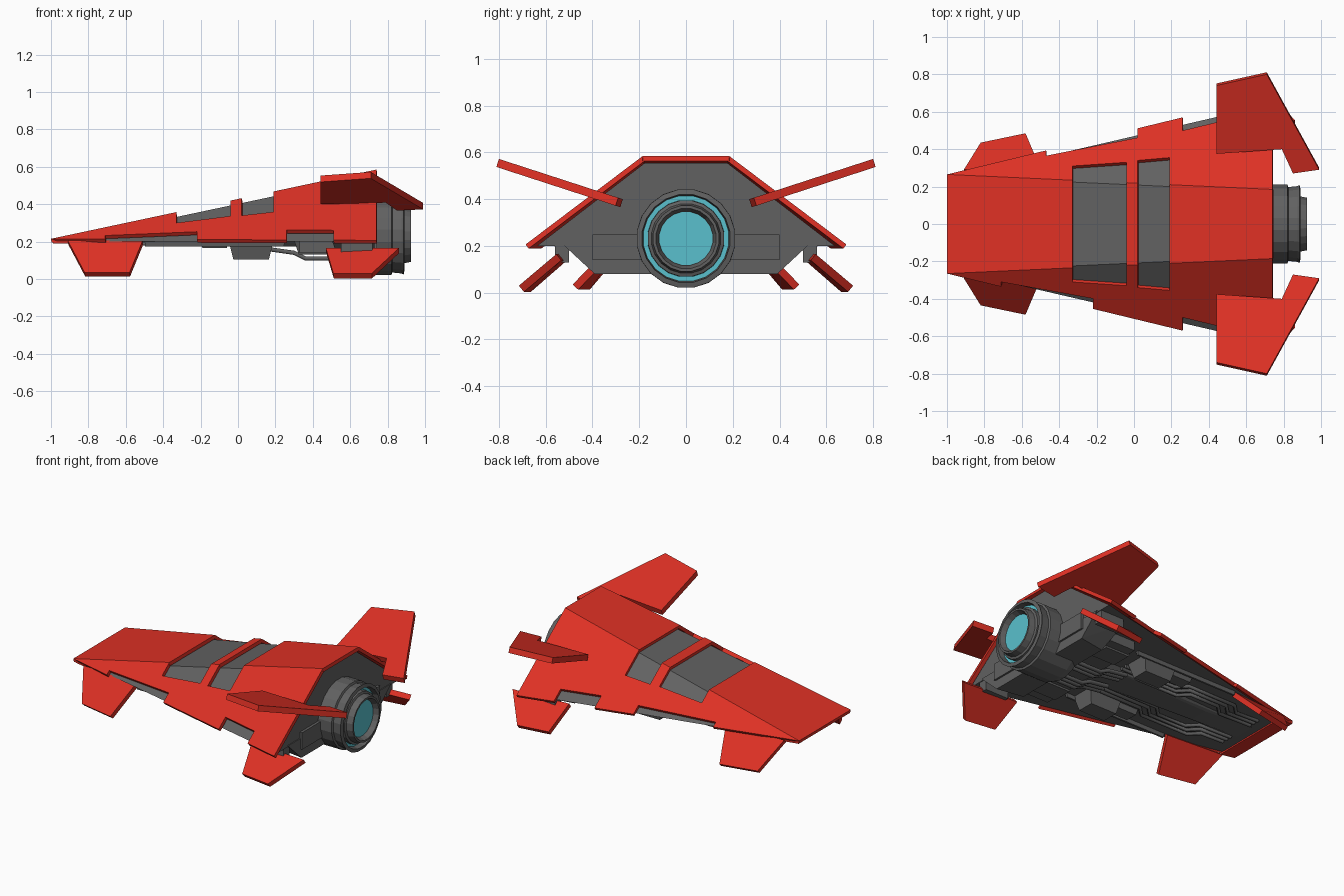
import bpy, bmesh, math
from mathutils import Vector

cube = bpy.data.objects.get("Cube")
if cube:
    bpy.data.objects.remove(cube)


def material(name, rgb):
    m = bpy.data.materials.new(name)
    m.use_nodes = True
    m.diffuse_color = (*rgb, 1)
    m.node_tree.nodes["Principled BSDF"].inputs["Base Color"].default_value = (*rgb, 1)
    return m


RED = material("red paint", (0.73, 0.03, 0.018))
GREY = material("dark grey metal", (0.12, 0.12, 0.12))
CYAN = material("cyan glow", (0.1, 0.53, 0.61))


def finish(bm, name, mat):
    bmesh.ops.recalc_face_normals(bm, faces=bm.faces)
    me = bpy.data.meshes.new(name)
    bm.to_mesh(me)
    bm.free()
    me.materials.append(mat)
    ob = bpy.data.objects.new(name, me)
    bpy.context.collection.objects.link(ob)
    return ob


def plate(name, pts, thick, mat=RED):
    """Flat outline thickened downwards along its own normal."""
    bm = bmesh.new()
    top = [bm.verts.new(p) for p in pts]
    face = bm.faces.new(top)
    face.normal_update()
    n = face.normal if face.normal.z > 0 else -face.normal
    low = [bm.verts.new(v.co - n * thick) for v in top]
    bm.faces.new(low[::-1])
    for i in range(len(top)):
        j = (i + 1) % len(top)
        bm.faces.new((top[i], low[i], low[j], top[j]))
    return finish(bm, name, mat)


def solid(name, pts, mat=GREY):
    """Convex solid around a few corner points."""
    bm = bmesh.new()
    vs = [bm.verts.new(p) for p in pts]
    bmesh.ops.convex_hull(bm, input=vs)
    bmesh.ops.dissolve_limit(bm, angle_limit=0.01, verts=bm.verts, edges=bm.edges)
    return finish(bm, name, mat)


def box(name, x, y, z, taper=0.0, mat=GREY):
    """Box from ranges, its underside drawn in by taper."""
    return solid(name, [(x[i] + (taper if i == 0 else -taper) * (k == 0),
                         y[j] + (taper if j == 0 else -taper) * (k == 0), z[k])
                        for i in (0, 1) for j in (0, 1) for k in (0, 1)], mat)


def both(fn, name, pts, *args):
    for side, s in (("left", 1), ("right", -1)):
        fn(f"{side}_{name}", [(x, s * y, z) for x, y, z in pts], *args)


# Hull lines: upper ridge, lower edge and the sloping side between them
REAR = 0.74


def ridge(x):
    return 0.265 - 0.046 * (x + 1)


def top_z(x):
    return 0.215 + 0.2126 * (x + 1)


def edge(x):
    return 0.265 + 0.242 * (x + 1)


def side_z(x, y):
    return top_z(x) - 0.755 * (y - ridge(x))


# Red top plates, with gaps for the recessed grey bands
for name, a, b in (("nose", -1, -0.33), ("middle", -0.04, 0.02), ("rear", 0.19, REAR)):
    plate(name + "_top_plate", [(x, s * ridge(x), top_z(x))
          for x, s in ((a, -1), (b, -1), (b, 1), (a, 1))], 0.022)

# Red side plates, whose lower edges are notched differently on each side
bands = [(-0.33, 0.31), (-0.04, 0.33), (0.02, 0.34), (0.19, 0.355)]
upper = [(-1, ridge(-1))]
for i, (x, y) in enumerate(bands):
    pair = [(x, ridge(x)), (x, y)]
    upper += pair if i % 2 == 0 else pair[::-1]
upper.append((REAR, ridge(REAR)))
steps = {1: [(0.02, 0.05), (-0.47, 0.028)], -1: [(-0.22, 0.055), (-0.71, 0.025)]}
for s, front in steps.items():
    lower = [(REAR, edge(REAR))]
    for (a, da), (b, db) in (((0.51, 0.07), (0.26, 0.07)), tuple(front)):
        lower += [(a, edge(a)), (a, edge(a) - da), (b, edge(b) - db), (b, edge(b))]
    plate("left_side_plate" if s > 0 else "right_side_plate",
          [(x, s * y, side_z(x, y)) for x, y in upper + lower], 0.022)

# Red lip under the nose
plate("nose_lip", [(x, s * edge(x) * 0.97, 0.203)
      for x, s in ((-0.99, -1), (-0.9, -1), (-0.9, 1), (-0.99, 1))], 0.012)

# Grey body inside the shell
core = []
for x in (-0.94, 0.725):
    for s in (1, -1):
        core += [(x, s * (ridge(x) - 0.01), top_z(x) - 0.026),
                 (x, s * (edge(x) - 0.045), 0.2)]
solid("inner_body", core)

# Fins
both(plate, "upper_fin", [(x, y, 0.40 + 0.325 * (y - 0.27)) for x, y in
     ((0.44, 0.375), (0.44, 0.74), (0.71, 0.8), (0.99, 0.29), (0.85, 0.27), (0.79, 0.40))], 0.036)
both(plate, "front_lower_fin", [(-0.91, 0.29, 0.205), (-0.82, 0.435, 0.035),
     (-0.58, 0.485, 0.035), (-0.51, 0.32, 0.205)], 0.032)
both(plate, "rear_lower_fin", [(0.47, 0.53, 0.165), (0.51, 0.685, 0.03),
     (0.715, 0.715, 0.03), (0.86, 0.555, 0.165)], 0.034)

# Engine housing: chamfered block with a raised box behind it
solid("engine_housing", [(x, s * y, z) for s in (1, -1) for x, y, z in
      ((0.5, 0.50, 0.21), (0.55, 0.36, 0.08), (0.73, 0.53, 0.21), (0.73, 0.39, 0.08))])
box("housing_frame", (0.33, 0.742), (-0.4, 0.4), (0.14, 0.25))


# Turned engine parts along the x axis
def turned(name, profile, mat=GREY, sides=20, z=0.232):
    bm = bmesh.new()
    rings = [[bm.verts.new((x, r * math.cos(a), z + r * math.sin(a)))
              for a in (2 * math.pi * (i + 0.5) / sides for i in range(sides))]
             for x, r in profile]
    for p, q in zip(rings, rings[1:]):
        for i in range(sides):
            j = (i + 1) % sides
            bm.faces.new((p[i], p[j], q[j], q[i]))
    bm.faces.new(rings[0])
    bm.faces.new(rings[-1])
    return finish(bm, name, mat)


turned("engine_nozzle", [(0.55, 0.19), (0.6, 0.213), (0.82, 0.213), (0.825, 0.2),
                         (0.875, 0.205), (0.885, 0.212), (0.89, 0.19), (0.85, 0.185)])
turned("engine_glow_ring", [(0.845, 0.184), (0.855, 0.184)], CYAN)
turned("inner_nozzle", [(0.84, 0.166), (0.88, 0.164), (0.885, 0.15), (0.925, 0.142),
                        (0.925, 0.13), (0.89, 0.116)])
turned("engine_glow_core", [(0.885, 0.115), (0.893, 0.115)], CYAN)

# Belly machinery
solid("belly_keel", [(x, s * y, z) for s in (1, -1) for x, y, z in
      ((-0.85, 0.07, 0.2), (-0.5, 0.06, 0.185), (0.5, 0.1, 0.17), (0.5, 0.13, 0.2))])
for side, s in (("left", 1), ("right", -1)):
    def span(a, b):
        return tuple(sorted((s * a, s * b)))
    box(side + "_belly_tank", (-0.05, 0.19), span(0.17, 0.33), (0.105, 0.205), 0.025)
    box(side + "_belly_cover", (-0.2, -0.05), span(0.2, 0.3), (0.165, 0.205), 0.01)
    box(side + "_rear_duct", (0.3, 0.52), span(0.18, 0.36), (0.13, 0.205), 0.025)
    box(side + "_edge_rail", (-0.5, 0.25), span(0.315, 0.335), (0.175, 0.205), 0.004)
    box(side + "_fin_strut", (0.55, 0.72), span(0.5, 0.56), (0.13, 0.215))


def pipe(name, pts, r=0.011):
    cu = bpy.data.curves.new(name, "CURVE")
    cu.dimensions = "3D"
    cu.bevel_depth = r
    cu.bevel_resolution = 1
    cu.use_fill_caps = True
    sp = cu.splines.new("POLY")
    sp.points.add(len(pts) - 1)
    for p, co in zip(sp.points, pts):
        p.co = (*co, 1)
    cu.materials.append(GREY)
    bpy.context.collection.objects.link(bpy.data.objects.new(name, cu))


# Pipes: straight feeds into the engine, and kinked runs towards the nose
for k in range(3):
    d = 0.035 * k
    both(pipe, f"feed_pipe_{k}", [(0.16, 0.05 + d, 0.16), (0.3, 0.05 + d, 0.14),
         (0.36, 0.05 + d, 0.11), (0.56, 0.05 + d, 0.11)], 0.013)
    both(pipe, f"belly_pipe_{k}", [(0.2, 0.09 + d, 0.188), (-0.25 + d, 0.09 + d, 0.188),
         (-0.31 + d, 0.15 + d, 0.188), (-0.52 - d, 0.15 + d, 0.188),
         (-0.58 - d, 0.09 + d, 0.188), (-0.82, 0.09 + d, 0.194)])
